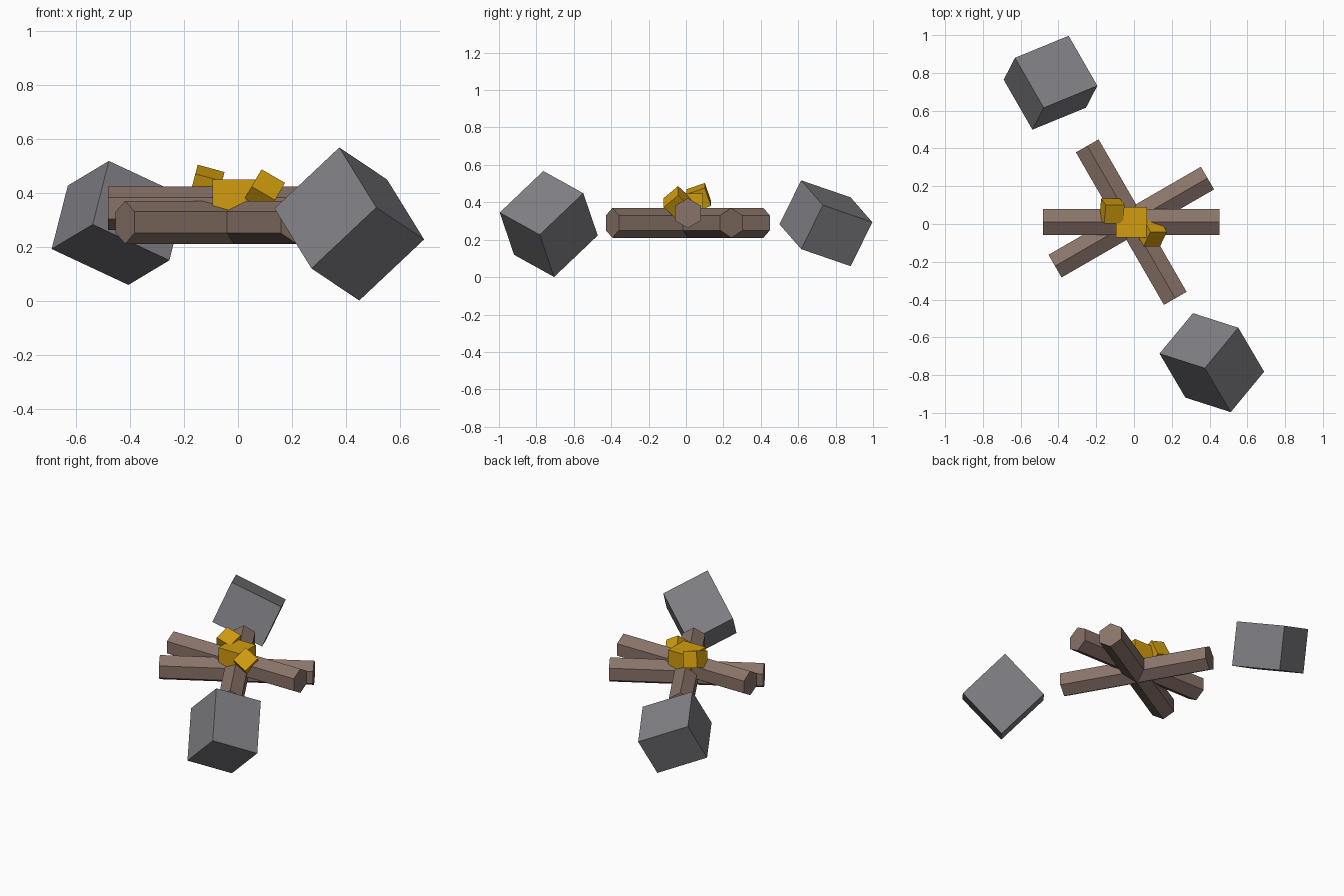
import bpy, bmesh, math
from mathutils import Vector, Matrix

if "Cube" in bpy.data.objects:
    bpy.data.objects.remove(bpy.data.objects["Cube"])


def material(name, rgb):
    m = bpy.data.materials.new(name)
    m.diffuse_color = (*rgb, 1)
    m.use_nodes = True
    m.node_tree.nodes["Principled BSDF"].inputs["Base Color"].default_value = m.diffuse_color
    return m


BROWN = material("brown wood", (0.25, 0.172, 0.14))
GREY = material("grey stone", (0.216, 0.216, 0.233))
GOLD = material("golden flame", (0.64, 0.335, 0.004))


def finish(name, bm, mat):
    bmesh.ops.recalc_face_normals(bm, faces=bm.faces)
    me = bpy.data.meshes.new(name)
    bm.to_mesh(me)
    bm.free()
    me.materials.append(mat)
    ob = bpy.data.objects.new(name, me)
    bpy.context.collection.objects.link(ob)
    return ob


def block(name, center, edges, mat):
    """Tilted box given by its centre and its three edge vectors."""
    bm = bmesh.new()
    bmesh.ops.create_cube(bm, size=1)
    turn = Matrix(edges).transposed()
    for v in bm.verts:
        v.co = turn @ v.co + Vector(center)
    finish(name, bm, mat)


def log(name, angle, z, length=0.932, radius=0.08):
    """Six-sided log lying flat, with one ridge pointing up."""
    bm = bmesh.new()
    ring = [bm.verts.new((-length / 2, radius * math.sin(i * math.pi / 3),
                          radius * math.cos(i * math.pi / 3))) for i in range(6)]
    cap = bm.faces.new(ring)
    side = bmesh.ops.extrude_face_region(bm, geom=[cap], use_keep_orig=True)
    moved = [g for g in side["geom"] if isinstance(g, bmesh.types.BMVert)]
    bmesh.ops.translate(bm, verts=moved, vec=(length, 0, 0))
    ob = finish(name, bm, BROWN)
    ob.location = (-0.0145, 0.01, z)
    ob.rotation_euler.z = math.radians(angle)


# Crossed logs, one resting on the other two
log("top_log", 0, 0.342)
log("lower_log_a", 30, 0.29)
log("lower_log_b", 120, 0.29)

# Tumbled stones on either side
block("front_stone", (0.412, -0.734, 0.284),
      ((-0.137, 0.233, 0.222), (0.177, 0.214, -0.1185), (-0.24, 0.077, -0.226)), GREY)
block("back_stone", (-0.442, 0.748, 0.288),
      ((-0.152, 0.2645, -0.091), (0.284, 0.1165, -0.133), (0.06, 0.116, 0.235)), GREY)

# Flame blocks: an upright core and two tilted embers
block("flame_core", (-0.0135, 0.01, 0.367),
      ((0.162, 0, 0), (0, 0.162, 0), (0, 0, 0.162)), GOLD)
block("back_ember", (-0.1165, 0.068, 0.425),
      ((0.099, 0, -0.027), (0.009, 0.099, 0.034), (0.025, -0.033, 0.096)), GOLD)
block("front_ember", (0.0935, -0.045, 0.397),
      ((0.087, 0, -0.05), (0.037, 0.0765, 0.064), (0.0373, -0.0722, 0.065)), GOLD)
